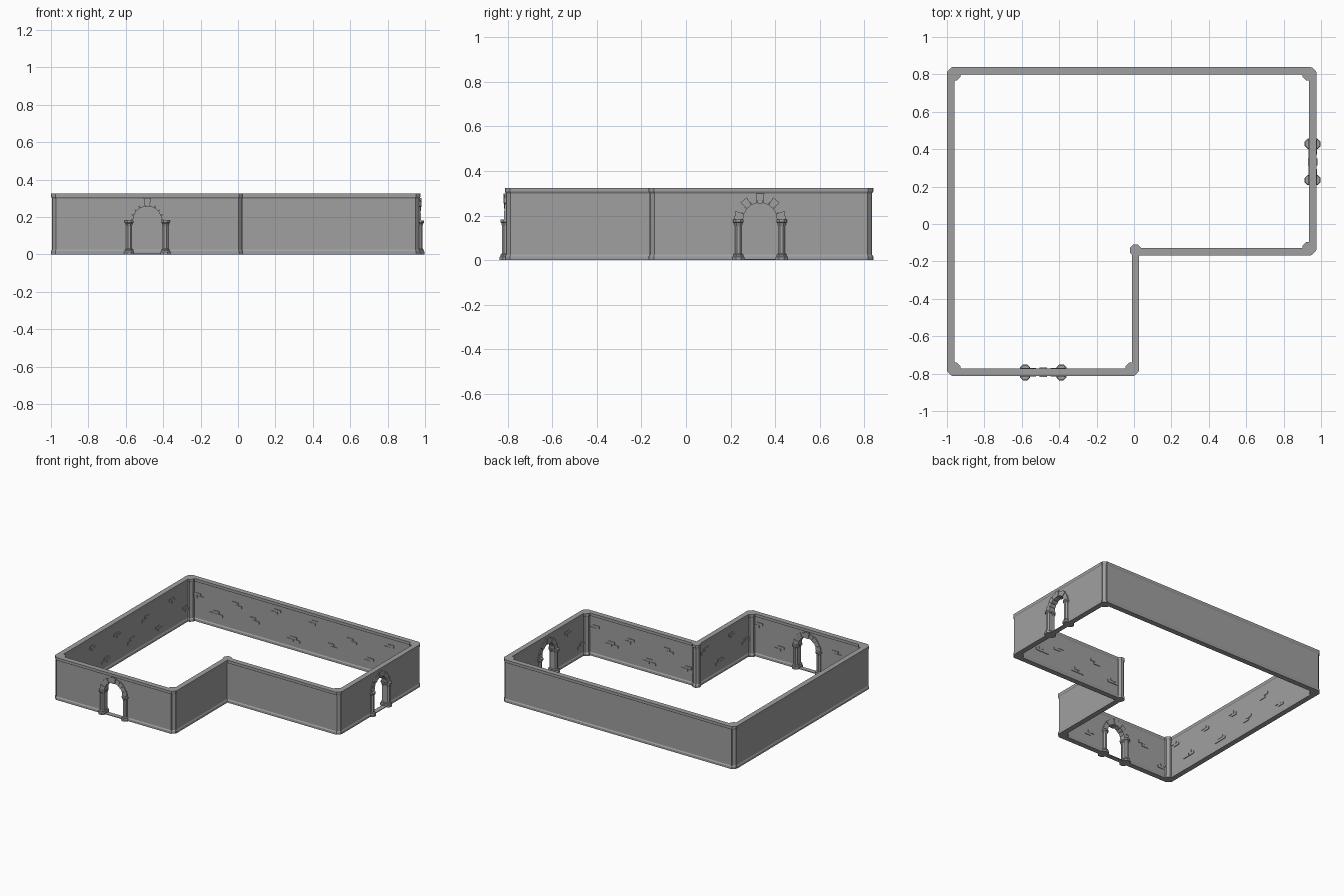
import bpy, bmesh, math, random
from mathutils import Matrix, Vector

if "Cube" in bpy.data.objects:
    bpy.data.objects.remove(bpy.data.objects["Cube"])

random.seed(4)
H = 0.325            # wall height
HALF = 0.015         # half thickness of the wall panels
# wall centre line, counter-clockwise, so local +y always faces the courtyard
PATH = [(-0.98, -0.793), (0.008, -0.793), (0.008, -0.148),
        (0.955, -0.148), (0.955, 0.82), (-0.98, 0.82)]
REFLEX = 2           # the corner that points into the courtyard
ARCH_AT = {0: 0.495, 3: 0.48}
SPRING = 0.182       # height where the arch curve begins

stone = bpy.data.materials.new("dark_stone")
stone.diffuse_color = (0.35, 0.35, 0.35, 1)
stone.use_nodes = True
stone.node_tree.nodes["Principled BSDF"].inputs["Base Color"].default_value = stone.diffuse_color


def finish(name, bm, matrix=Matrix()):
    bmesh.ops.recalc_face_normals(bm, faces=bm.faces)
    me = bpy.data.meshes.new(name)
    bm.to_mesh(me)
    bm.free()
    me.materials.append(stone)
    ob = bpy.data.objects.new(name, me)
    ob.matrix_world = matrix
    bpy.context.collection.objects.link(ob)
    return ob


def prism(bm, outline, offset):
    """Extrude a closed outline along an offset vector."""
    face = bm.faces.new([bm.verts.new(p) for p in outline])
    out = bmesh.ops.extrude_face_region(bm, geom=[face], use_keep_orig=True)
    vs = [g for g in out["geom"] if isinstance(g, bmesh.types.BMVert)]
    bmesh.ops.translate(bm, verts=vs, vec=offset)


def box(bm, x0, x1, y0, y1, z0, z1):
    prism(bm, [(x0, y0, z0), (x1, y0, z0), (x1, y1, z0), (x0, y1, z0)], (0, 0, z1 - z0))


def turned(bm, profile, cx, cy):
    """Eight-sided turned post from (radius, height) pairs."""
    rings = []
    for r, z in profile:
        rings.append([bm.verts.new((cx + r * math.cos((k + .5) * math.pi / 4),
                                    cy + r * math.sin((k + .5) * math.pi / 4), z))
                      for k in range(8)])
    for a, b in zip(rings, rings[1:]):
        for k in range(8):
            bm.faces.new((a[k], a[(k + 1) % 8], b[(k + 1) % 8], b[k]))
    bm.faces.new(rings[0])
    bm.faces.new(rings[-1])


def wall_panel(M, x0, x1, c):
    bm = bmesh.new()
    pts = [(x1, 0.002), (x1, H - 0.01), (x0, H - 0.01), (x0, 0.002)]
    if c is not None:
        r = 0.088
        pts += [(c - r, 0.002)]
        pts += [(c - r * math.cos(t * math.pi / 12), SPRING + r * math.sin(t * math.pi / 12))
                for t in range(13)]
        pts += [(c + r, 0.002)]
    prism(bm, [(x, -HALF, z) for x, z in pts], (0, 2 * HALF, 0))
    finish("wall_panel", bm, M)


def trims(M, x0, x1, c):
    low = [(-.02, 0), (.02, 0), (.02, .017), (HALF, .025), (-HALF, .025), (-.02, .017)]
    spans = [(x0, x1)] if c is None else [(x0, c - 0.08), (c + 0.08, x1)]
    bm = bmesh.new()
    for a, b in spans:
        prism(bm, [(a, y, z) for y, z in low], (b - a, 0, 0))
    finish("base_trim", bm, M)
    bm = bmesh.new()
    prism(bm, [(x0, y, H - z) for y, z in low], (x1 - x0, 0, 0))
    finish("top_trim", bm, M)


def bricks(M, length, c):
    bm = bmesh.new()
    n = max(4, round(length / 0.165))
    for i in range(n):
        x = (i + 0.5) * length / n + random.uniform(-.015, .015)
        z = (0.225 if i % 2 else 0.11) + random.uniform(-.03, .03)
        if c is not None and abs(x - c) < 0.18:
            continue
        layout = random.choice([[(-.014, -.01), (.014, .01)], [(-.014, .01), (.014, -.01)],
                                [(-.028, -.01), (.028, -.01), (0, .01)]])
        for dx, dz in layout:
            box(bm, x + dx - .0265, x + dx + .0265, HALF - .004, HALF + .0045,
                z + dz - .0094, z + dz + .0094)
    finish("raised_bricks", bm, M)


def archway(M, c):
    # wedge stones, with a taller keystone in the middle
    bm = bmesh.new()
    n = 9
    for i in range(n):
        a0 = math.pi * i / n + .012
        a1 = math.pi * (i + 1) / n - .012
        key = i == n // 2
        ro = 0.12 if key else (0.112 if i % 2 else 0.116)
        ri = 0.073 if key else 0.076
        d = 0.025 if key else (0.021 if i % 2 else 0.023)
        pts = [(c + r * math.cos(a), -d, SPRING + r * math.sin(a))
               for r, a in ((ri, a0), (ro, a0), (ro, a1), (ri, a1))]
        prism(bm, pts, (0, 2 * d, 0))
    finish("arch_stones", bm, M)
    # paired eight-sided columns on each side of the opening
    s = 1 / math.cos(math.pi / 8)
    prof = [(.027, 0), (.027, .014), (.022, .020), (.022, .026), (.016, .031), (.016, .155),
            (.019, .160), (.019, .166), (.024, .171), (.024, SPRING)]
    bm = bmesh.new()
    for sx in (-1, 1):
        for sy in (-1, 1):
            turned(bm, [(r * s, z) for r, z in prof], c + sx * .097, sy * .016)
        box(bm, c + sx * .097 - .0155, c + sx * .097 + .0155, -.016, .016, .001, SPRING - .001)
    finish("arch_columns", bm, M)
    bm = bmesh.new()
    box(bm, c - .08, c + .08, -.018, .018, 0, .005)
    finish("door_sill", bm, M)


def corner_post(name, x, y, r):
    s = r / math.cos(math.pi / 8)
    k = s * 0.85
    bm = bmesh.new()
    turned(bm, [(s, 0), (s, .017), (k, .025), (k, H - .025), (s, H - .017), (s, H)], x, y)
    finish(name, bm)


# walls, one per side of the plan
N = len(PATH)
for i in range(N):
    a, b = Vector(PATH[i]), Vector(PATH[(i + 1) % N])
    d = b - a
    M = Matrix.Translation((a.x, a.y, 0)) @ Matrix.Rotation(math.atan2(d.y, d.x), 4, 'Z')
    c = ARCH_AT.get(i)
    x0 = 0.0 if i == REFLEX else 0.008
    x1 = d.length - (0.0 if (i + 1) % N == REFLEX else 0.008)
    wall_panel(M, x0, x1, c)
    trims(M, x0, x1, c)
    bricks(M, d.length, c)
    if c is not None:
        archway(M, c)

# eight-sided corner posts set into the courtyard, leaving notched outer corners
for i, (x, y) in enumerate(PATH):
    if i == REFLEX:
        corner_post("inner_corner_post", x, y + .008, 0.03)
        continue
    p, q = Vector(PATH[i - 1]), Vector(PATH[(i + 1) % N])
    here = Vector((x, y))
    inward = (p - here).normalized() + (q - here).normalized()
    corner_post("corner_post", x + inward.x * .018, y + inward.y * .018, 0.035)
